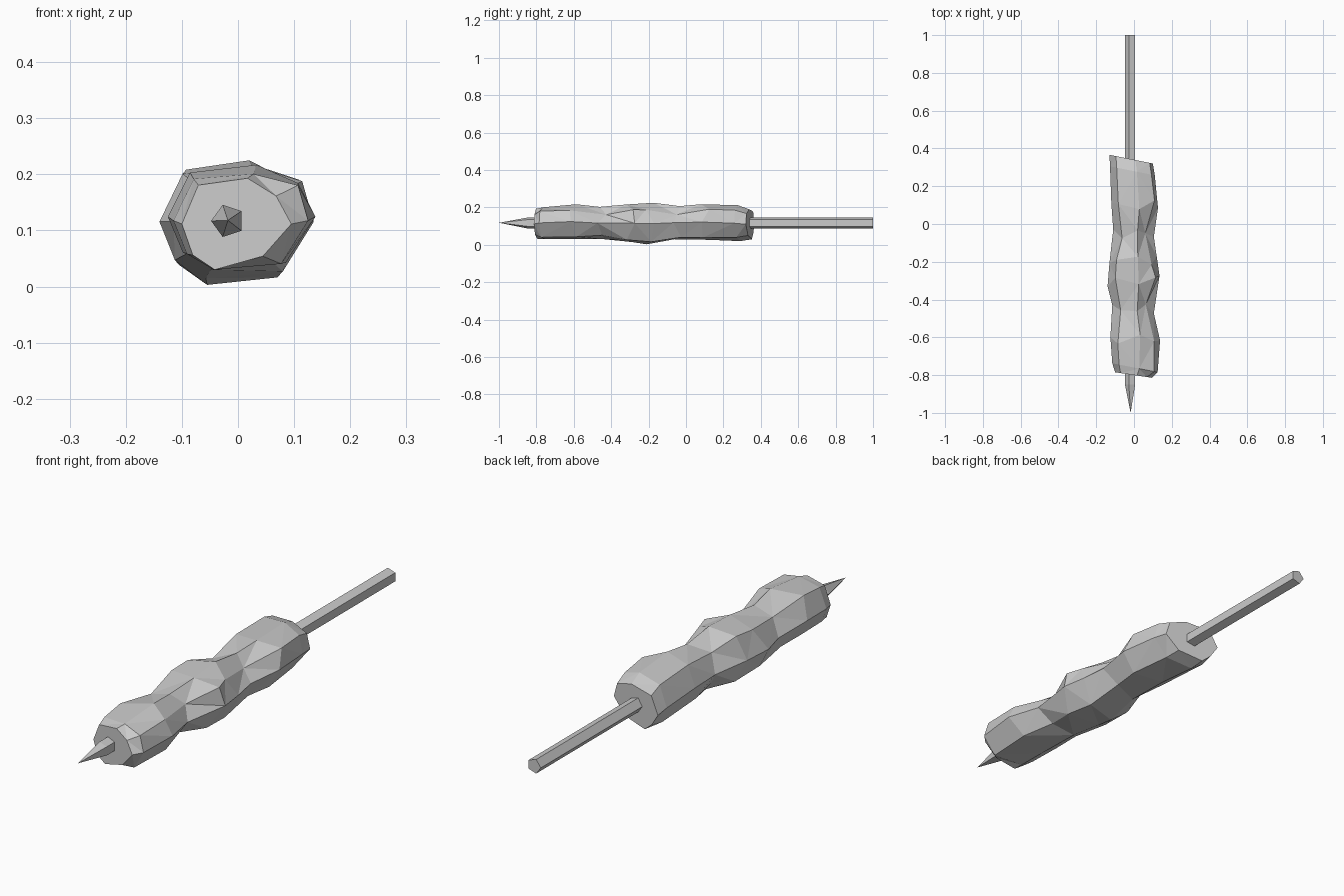
import bpy, bmesh, math
from mathutils import Vector

default = bpy.data.objects.get("Cube")
if default:
    bpy.data.objects.remove(default)

grey = bpy.data.materials.new("plain grey")
grey.use_nodes = True
colour = (0.6, 0.6, 0.6, 1)
grey.diffuse_color = colour
grey.node_tree.nodes["Principled BSDF"].inputs["Base Color"].default_value = colour


def loft(name, rings):
    """Skin a list of rings and cap both ends."""
    bm = bmesh.new()
    loops = [[bm.verts.new(p) for p in ring] for ring in rings]
    for a, b in zip(loops, loops[1:]):
        n = len(a)
        for i in range(n):
            j = (i + 1) % n
            if len(b) == 1:
                bm.faces.new((a[i], a[j], b[0]))
            else:
                bm.faces.new((a[i], a[j], b[j], b[i]))
    for loop in (loops[0], loops[-1]):
        if len(loop) > 2:
            bm.faces.new(loop)
    sides = [f for f in bm.faces if len(f.verts) == 4]
    bmesh.ops.triangulate(bm, faces=sides, quad_method='SHORT_EDGE')
    bmesh.ops.recalc_face_normals(bm, faces=bm.faces[:])
    mesh = bpy.data.meshes.new(name)
    bm.to_mesh(mesh)
    bm.free()
    mesh.materials.append(grey)
    obj = bpy.data.objects.new(name, mesh)
    bpy.context.collection.objects.link(obj)
    return obj


# Cross-section of the meat in half-width and half-height units
section = [(1, 0), (.85, .72), (.2, 1), (-.7, .85),
           (-1, 0), (-.8, -.68), (-.4, -1), (.6, -.88)]

# Each station: y, left edge, right edge, bottom, top, end slant
stations = [
    (-.8, -.1, .095, .03, .193, -.15),
    (-.76, -.115, .125, .03, .205, -.2),
    (-.61, -.125, .138, .032, .217, 0),
    (-.45, -.115, .105, .03, .203, 0),
    (-.3, -.14, .135, .015, .216, .1),
    (-.19, -.13, .12, .003, .225, 0),
    (-.05, -.11, .105, .03, .207, 0),
    (.1, -.12, .127, .027, .217, 0),
    (.28, -.127, .11, .02, .212, -.2),
    (.34, -.13, .1, .03, .19, -.2),
]

# Hollows: pull chosen section corners toward the middle
hollows = {(0, 1): .85, (0, 7): .8, (1, 2): .95, (2, 1): .9, (3, 1): .72,
           (3, 3): .85, (3, 7): .85, (5, 1): .92, (6, 1): .68, (6, 3): .8,
           (6, 5): .85, (8, 7): .9, (9, 7): .85, (9, 5): .9}

rings = []
for k, (y, left, right, low, high, slant) in enumerate(stations):
    middle = Vector(((left + right) / 2, 0, (low + high) / 2))
    ring = []
    for i, (u, v) in enumerate(section):
        pull = hollows.get((k, i), 1)
        x = middle.x + u * pull * (right - left) / 2
        z = middle.z + v * pull * (high - low) / 2
        # Stagger corners lengthwise for an irregular, faceted surface
        stagger = .025 * math.sin(i * 2.4 + k * 1.7) if 1 < k < 8 else 0
        ring.append((x, y + slant * x + stagger, z))
    rings.append(ring)
loft("skewered_meat", rings)


# Five-sided stick with a pointed front end
def pentagon(y):
    angles = [math.pi + i * math.tau / 5 for i in range(5)]
    return [(-.018 + .03 * math.cos(a), y, .117 + .03 * math.sin(a)) for a in angles]


loft("skewer_stick", [pentagon(1), pentagon(-.85), [(-.018, -1, .118)]])
